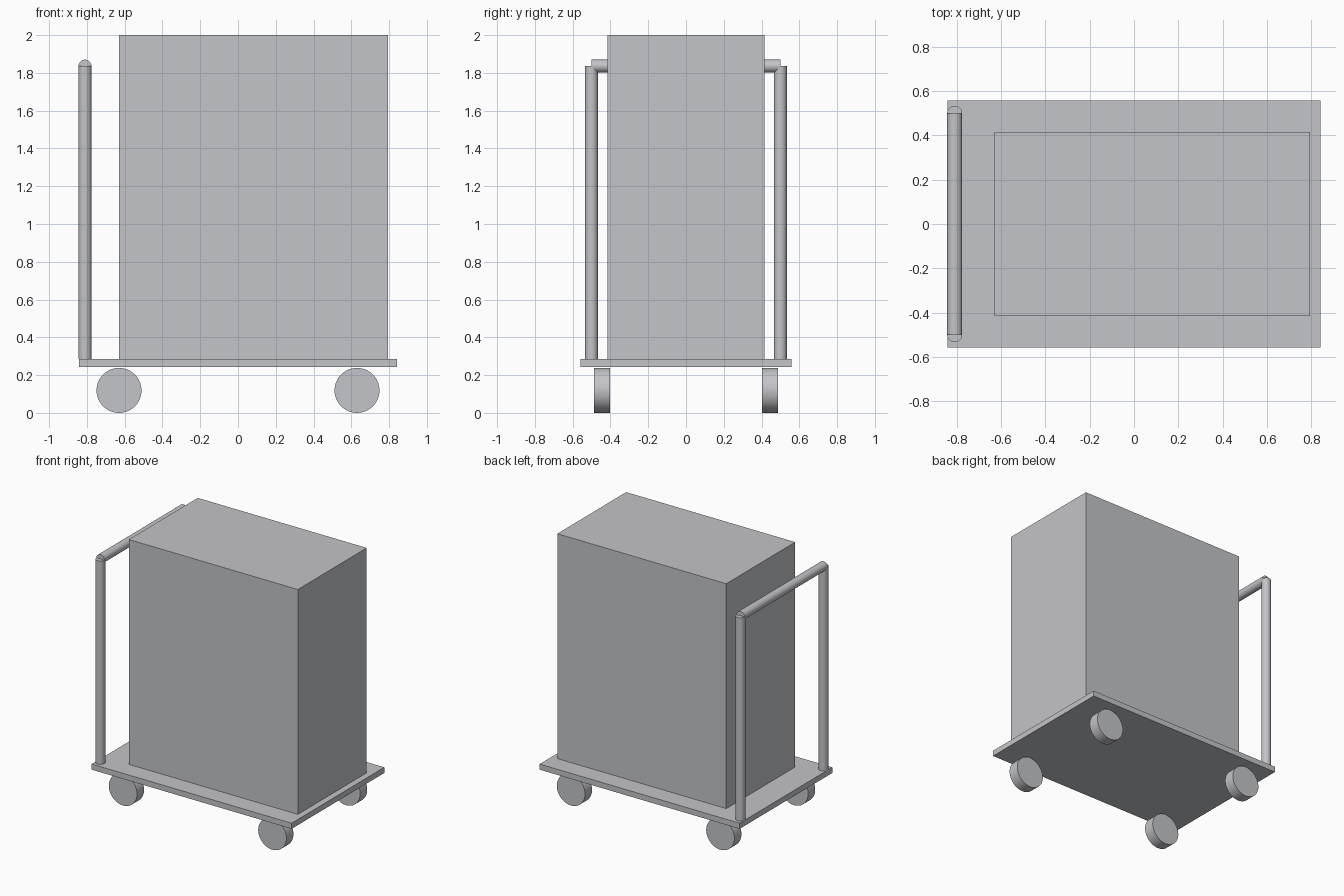
import bpy
import math

cube = bpy.data.objects.get("Cube")
if cube:
    bpy.data.objects.remove(cube, do_unlink=True)

# One light grey for the whole cart
grey = bpy.data.materials.new("light_grey")
grey.use_nodes = True
colour = (0.55, 0.555, 0.58, 1.0)
grey.diffuse_color = colour
grey.node_tree.nodes["Principled BSDF"].inputs["Base Color"].default_value = colour


def box(name, low, high):
    """Box between two opposite corners."""
    centre = [(a + b) / 2 for a, b in zip(low, high)]
    bpy.ops.mesh.primitive_cube_add(size=1, location=centre)
    ob = bpy.context.object
    ob.name = name
    ob.scale = [b - a for a, b in zip(low, high)]
    bpy.ops.object.transform_apply(location=False, rotation=False, scale=True)
    ob.data.materials.append(grey)


def cylinder(name, radius, length, centre, along_y=False):
    """Smooth capped cylinder along z, or along y."""
    turn = (math.pi / 2, 0, 0) if along_y else (0, 0, 0)
    bpy.ops.mesh.primitive_cylinder_add(vertices=48, radius=radius, depth=length,
                                        location=centre, rotation=turn)
    ob = bpy.context.object
    ob.name = name
    ob.data.materials.append(grey)
    bpy.ops.object.shade_smooth_by_angle(angle=math.radians(30))


DECK_BOTTOM, DECK_TOP = 0.243, 0.286
RAIL_X, RAIL_Y, RAIL_Z, RAIL_R = -0.81, 0.5, 1.836, 0.034
WHEEL_R = 0.119

# Deck and the tall load on it
box("platform", (-0.843, -0.558, DECK_BOTTOM), (0.843, 0.558, DECK_TOP))
box("cargo_box", (-0.63, -0.415, DECK_TOP), (0.795, 0.415, 2.0))

# Push handle: two posts and a crossbar
for side, y in (("left", RAIL_Y), ("right", -RAIL_Y)):
    cylinder(f"handle_post_{side}", RAIL_R, RAIL_Z - DECK_TOP,
             (RAIL_X, y, (RAIL_Z + DECK_TOP) / 2))
cylinder("handle_crossbar", RAIL_R, 2 * RAIL_Y, (RAIL_X, 0, RAIL_Z), along_y=True)

# Four wheels just under the deck
for sx, end in ((-1, "handle_end"), (1, "open_end")):
    for sy, side in ((-1, "front"), (1, "back")):
        cylinder(f"wheel_{end}_{side}", WHEEL_R, 0.085,
                 (sx * 0.63, sy * 0.444, WHEEL_R), along_y=True)
